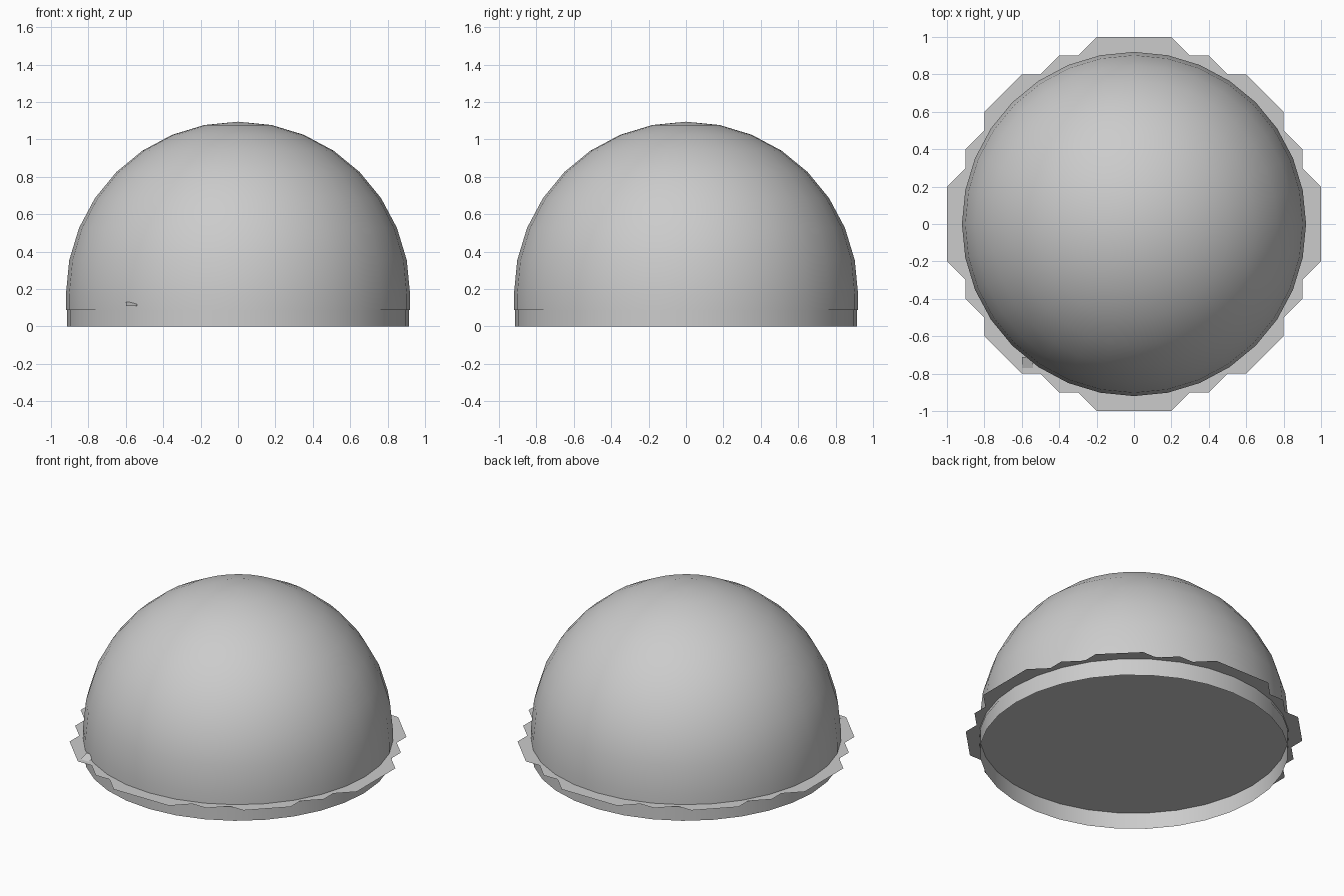
import bpy
import bmesh
from math import sin, cos, pi

cube = bpy.data.objects.get("Cube")
if cube:
    bpy.data.objects.remove(cube, do_unlink=True)

grey = bpy.data.materials.new("plain grey")
grey.use_nodes = True
colour = (0.6, 0.6, 0.6, 1)
grey.diffuse_color = colour
grey.node_tree.nodes["Principled BSDF"].inputs["Base Color"].default_value = colour


def finish(name, bm, smooth=False):
    mesh = bpy.data.meshes.new(name)
    bm.to_mesh(mesh)
    bm.free()
    ob = bpy.data.objects.new(name, mesh)
    bpy.context.collection.objects.link(ob)
    mesh.materials.append(grey)
    for p in mesh.polygons:
        p.use_smooth = smooth
    return ob


def lathe(name, profile, segments=32):
    """Turn (radius, height) points around z; radius 0 closes at a pole."""
    bm = bmesh.new()
    rings = []
    for r, z in profile:
        n = segments if r > 0 else 1
        rings.append([bm.verts.new((r * cos(2 * pi * i / segments),
                                    r * sin(2 * pi * i / segments), z)) for i in range(n)])
    for low, high in zip(rings, rings[1:]):
        for i in range(segments):
            j = (i + 1) % segments
            if len(high) == 1:
                bm.faces.new((low[i], low[j], high[0]))
            else:
                bm.faces.new((low[i], low[j], high[j], high[i]))
    return finish(name, bm, True)


# Dome: half a sphere with a short straight skirt
RADIUS, CENTRE, PLATE_Z = 0.92, 0.175, 0.108
dome = [(RADIUS, 0.088)]
dome += [(RADIUS * cos(a * pi / 16), CENTRE + RADIUS * sin(a * pi / 16)) for a in range(8)]
dome.append((0, CENTRE + RADIUS))
lathe("dome", dome)

# Base ring: open underneath, closed above by the plate
lathe("base_ring", [(0.915, 0), (0.915, PLATE_Z)])

# Stepped floor plate: one quarter outline turned four times
quarter = [(1, 0.2), (0.9, 0.3), (0.9, 0.4), (0.8, 0.5), (0.8, 0.6),
           (0.6, 0.8), (0.5, 0.8), (0.4, 0.9), (0.3, 0.9), (0.2, 1)]
bm = bmesh.new()
outline = []
for turn in range(4):
    outline += [bm.verts.new((x, y, PLATE_Z)) for x, y in quarter]
    quarter = [(-y, x) for x, y in quarter]
bm.faces.new(outline)
finish("floor_plate", bm)

# Small sloping tab at the front corner of the plate
bm = bmesh.new()
tab = [(-0.6, -0.77, 0.11), (-0.54, -0.77, 0.11), (-0.54, -0.71, 0.13), (-0.6, -0.71, 0.13)]
bm.faces.new([bm.verts.new(p) for p in tab])
finish("corner_tab", bm)
